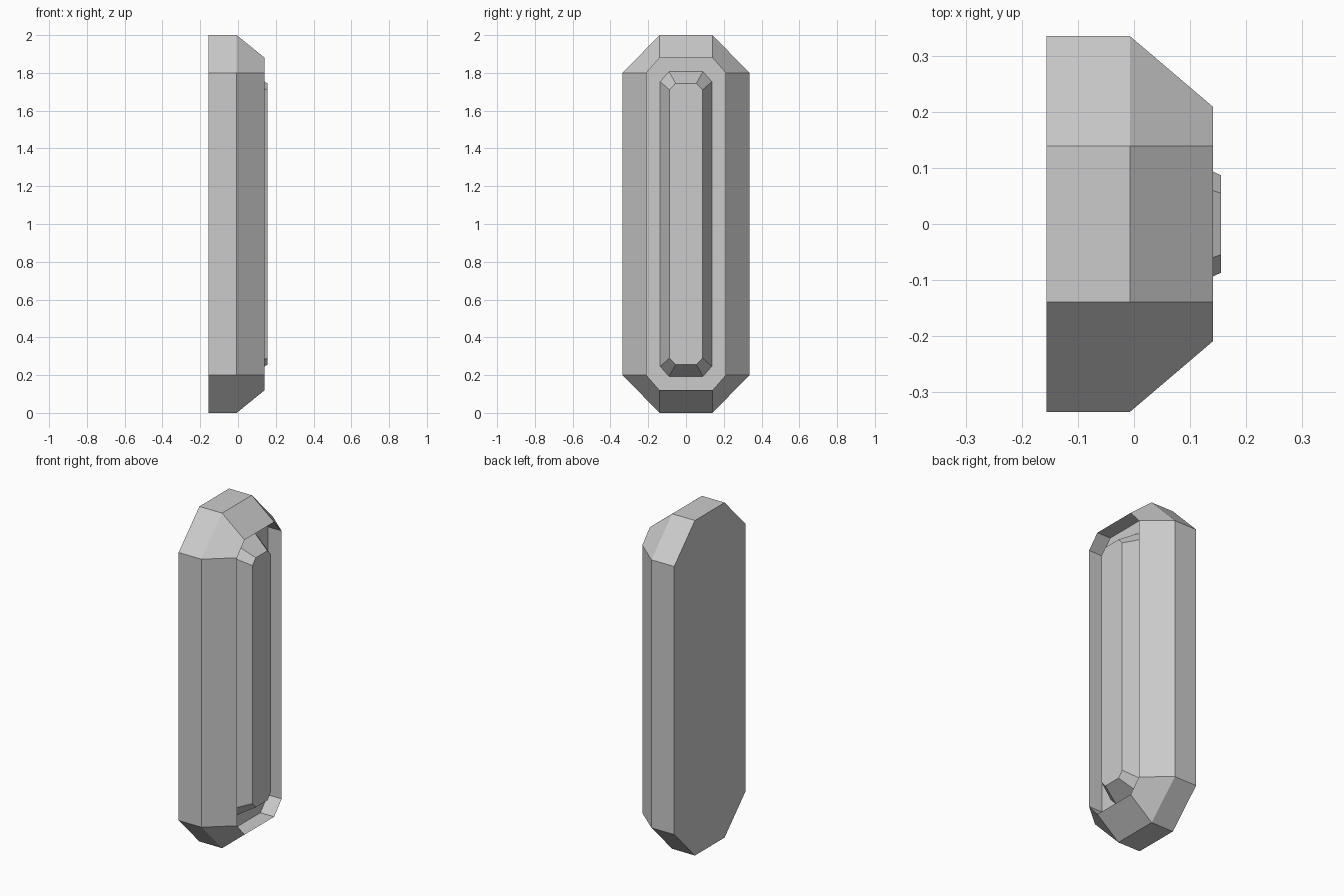
import bpy
import bmesh

if "Cube" in bpy.data.objects:
    bpy.data.objects.remove(bpy.data.objects["Cube"], do_unlink=True)

grey = bpy.data.materials.new("grey")
grey.use_nodes = True
grey.diffuse_color = (0.6, 0.6, 0.6, 1)
grey.node_tree.nodes["Principled BSDF"].inputs["Base Color"].default_value = (0.6, 0.6, 0.6, 1)


def octagon(bm, x, side, end, flat_y, flat_z):
    """Ring of eight corners around the middle height, facing +x."""
    quarter = [(side, flat_z), (flat_y, end)]
    points = quarter + [(-y, z) for y, z in reversed(quarter)]
    points += [(-y, -z) for y, z in points]
    return [bm.verts.new((x, y, z + 1)) for y, z in points]


def stacked_octagons(name, rings):
    """Closed flat-faced solid skinned through a list of octagons."""
    bm = bmesh.new()
    loops = [octagon(bm, *ring) for ring in rings]
    for a, b in zip(loops, loops[1:]):
        for i in range(8):
            j = (i + 1) % 8
            bm.faces.new((a[i], a[j], b[j], b[i]))
    bm.faces.new(loops[0][::-1])
    bm.faces.new(loops[-1])
    bmesh.ops.recalc_face_normals(bm, faces=bm.faces)
    mesh = bpy.data.meshes.new(name)
    bm.to_mesh(mesh)
    bm.free()
    mesh.materials.append(grey)
    obj = bpy.data.objects.new(name, mesh)
    bpy.context.collection.objects.link(obj)
    return obj


# Housing: flat back, straight sides, bevel to a sharp rim, recessed floor
floor_x = 0.05
stacked_octagons("housing", [
    (-0.157, 0.336, 1.0, 0.14, 0.8),
    (-0.007, 0.336, 1.0, 0.14, 0.8),
    (0.141, 0.21, 0.88, 0.14, 0.8),
    (floor_x, 0.21, 0.88, 0.14, 0.8),
])

# Raised insert: tapered block standing on the recessed floor
stacked_octagons("raised_insert", [
    (floor_x, 0.137, 0.807, 0.09, 0.753),
    (0.156, 0.087, 0.745, 0.055, 0.71),
])
